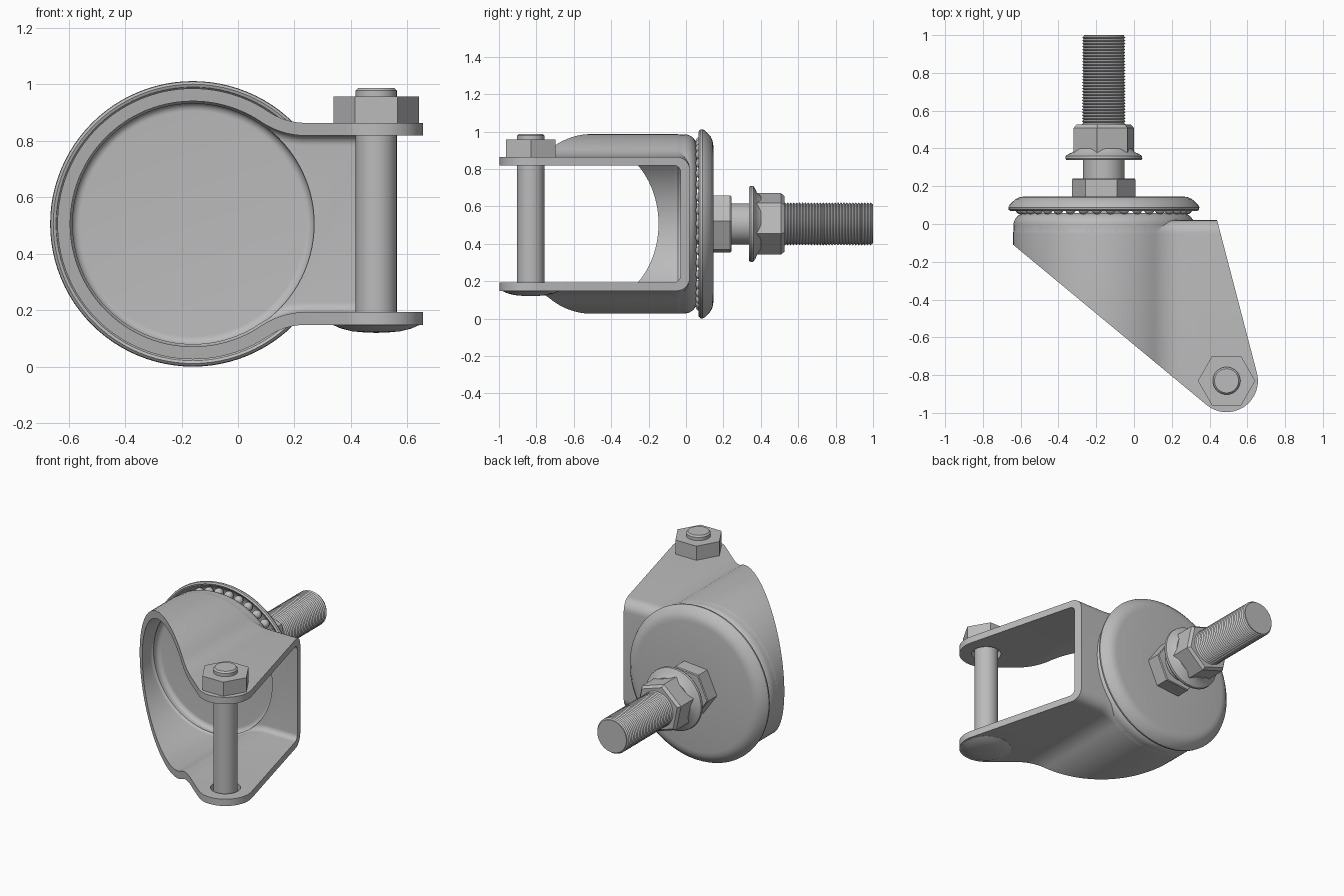
import bpy, bmesh
from math import sin, cos, pi, radians
from mathutils import Vector, Matrix

cube = bpy.data.objects.get("Cube")
if cube:
    bpy.data.objects.remove(cube)

# Single metal colour
GREY = (0.5, 0.5, 0.5, 1)
metal = bpy.data.materials.new("grey metal")
metal.use_nodes = True
metal.diffuse_color = GREY
metal.node_tree.nodes["Principled BSDF"].inputs["Base Color"].default_value = GREY

CX, CZ = -0.16, 0.506      # stem axis, along y
AX, AY = 0.49, -0.83       # axle axis, along z
WALL = 0.045


def finish(name, bm):
    bmesh.ops.recalc_face_normals(bm, faces=bm.faces)
    mesh = bpy.data.meshes.new(name)
    bm.to_mesh(mesh)
    bm.free()
    mesh.materials.append(metal)
    smooth(mesh)
    obj = bpy.data.objects.new(name, mesh)
    bpy.context.collection.objects.link(obj)
    return obj


def smooth(mesh):
    mesh.shade_smooth()
    mesh.set_sharp_from_angle(angle=radians(32))


def loft(name, rings):
    """Skin a list of matching point rings and cap both ends."""
    bm = bmesh.new()
    rows = [[bm.verts.new(p) for p in ring] for ring in rings]
    n = len(rows[0])
    for a, b in zip(rows, rows[1:]):
        for i in range(n):
            j = (i + 1) % n
            bm.faces.new((a[i], a[j], b[j], b[i]))
    bm.faces.new(rows[0])
    bm.faces.new(rows[-1])
    return finish(name, bm)


def arc(cx, cy, r, start, end, n):
    angles = [radians(start + (end - start) * i / n) for i in range(n + 1)]
    return [(cx + r * cos(a), cy + r * sin(a)) for a in angles]


def stem_turn(name, profile, n=64, turn=0):
    """Turn (radius, y) pairs about the stem axis."""
    return loft(name, [[(x, y, z) for x, z in arc(CX, CZ, r, turn, turn + 360, n)[:-1]]
                       for r, y in profile])


def axle_turn(name, profile, n=40):
    """Turn (radius, z) pairs about the axle axis."""
    return loft(name, [[(x, y, z) for x, y in arc(AX, AY, r, 0, 360, n)[:-1]]
                       for r, z in profile])


def rounded(front, back, fillet, steps=8):
    """(inset, y) layers of a block with a rounded back edge."""
    quarter = [radians(90 * i / steps) for i in range(steps + 1)]
    return [(0, front)] + [(fillet * (1 - cos(t)), back - fillet + fillet * sin(t))
                           for t in quarter]


def outline(inset, end):
    """Round cup flowing into two parallel arms, as (x, z) points."""
    dx, dz, r = 0.40, 0.595, 0.237
    top = arc(CX + dx, dz, r + inset, -90, -123.9, 14)
    ring = arc(CX, 0, 0.48 - inset, 56.1, 303.9, 80)[1:-1]
    low = [(x, -z) for x, z in reversed(top)]
    h = dz - r - inset
    return [(x, z + CZ) for x, z in [(end, h)] + top + ring + low + [(end, -h)]]


def channel(name, layers, end, extra=0):
    return loft(name, [[(x, y, z) for x, z in outline(d + extra, end)] for d, y in layers])


def combine(obj, tool, operation):
    mod = obj.modifiers.new(operation, 'BOOLEAN')
    mod.operation, mod.object, mod.solver = operation, tool, 'EXACT'
    graph = bpy.context.evaluated_depsgraph_get()
    mesh = bpy.data.meshes.new_from_object(obj.evaluated_get(graph))
    obj.modifiers.clear()
    obj.data = mesh
    bpy.data.objects.remove(tool)


# Fork: channel with a round raised back, hollowed and trimmed to its side shape
fork = channel("fork", rounded(-1.1, 0.02, 0.07), 0.8)
boss = stem_turn("boss", [(0.4785 - d, y) for d, y in rounded(-0.06, 0.058, 0.065)], 96)
combine(fork, boss, 'UNION')
combine(fork, channel("hollow", rounded(-1.3, -0.03, 0.035), 0.95, WALL), 'DIFFERENCE')
recess = stem_turn("recess", [(0.43 - d, y) for d, y in rounded(-0.042, 0.008, 0.03)], 96)
combine(fork, recess, 'DIFFERENCE')
side = [(-0.8, 0.023), (-0.8, 0.2), (0.44, 0.2), (0.44, 0.02)]
side += arc(AX, AY, 0.166, 14.6, -130, 28)
combine(fork, loft("trim", [[(x, y, z) for x, y in side] for z in (-0.2, 1.2)]), 'INTERSECT')
combine(fork, axle_turn("axle_hole", [(0.09, -0.1), (0.09, 1.1)]), 'DIFFERENCE')
smooth(fork.data)

# Axle bolt with a domed head and a hex nut
axle_turn("axle", [(0.073, 0.14), (0.073, 0.978), (0.064, 0.988)])
axle_turn("axle_head", [(0.152, 0.152), (0.152, 0.147), (0.125, 0.135),
                        (0.085, 0.125), (0.04, 0.121), (0.01, 0.12)])
axle_turn("axle_nut", [(0.152, 0.864), (0.152, 0.957)], 6)

# Ball race
bm = bmesh.new()
BALLS = 38
for i in range(BALLS):
    a = 2 * pi * i / BALLS
    place = Matrix.Translation(Vector((CX + 0.44 * cos(a), 0.08, CZ + 0.44 * sin(a))))
    bmesh.ops.create_uvsphere(bm, u_segments=16, v_segments=10, radius=0.029, matrix=place)
finish("bearing_balls", bm)

# Flared cover plate
stem_turn("cover_plate", [(0.1, 0.146), (0.42, 0.146), (0.445, 0.142), (0.467, 0.132),
                          (0.483, 0.117), (0.5, 0.1), (0.506, 0.088), (0.504, 0.076),
                          (0.495, 0.068), (0.485, 0.072), (0.475, 0.088), (0.455, 0.105),
                          (0.43, 0.112), (0.1, 0.112)], 96)

# Stem with its nuts and washer flange
stem_turn("inner_stem", [(0.11, 0.03), (0.11, 0.53)], 48)
stem_turn("lock_nut", [(0.168, 0.14), (0.168, 0.236), (0.163, 0.242)], 6, 5)
stem_turn("washer_flange", [(0.11, 0.346), (0.185, 0.343), (0.198, 0.338), (0.204, 0.347),
                            (0.202, 0.36), (0.188, 0.37), (0.165, 0.38), (0.15, 0.4)])
stem_turn("flange_nut", [(0.168, 0.365), (0.168, 0.508), (0.152, 0.526)], 6, 42)

# Threaded end
RIDGES = 30
pitch = (0.995 - 0.52) / RIDGES
thread = []
for i in range(RIDGES):
    thread += [(0.106, 0.52 + i * pitch), (0.115, 0.52 + (i + 0.5) * pitch)]
stem_turn("threaded_stem", thread + [(0.106, 0.995), (0.106, 1.0)], 48)
